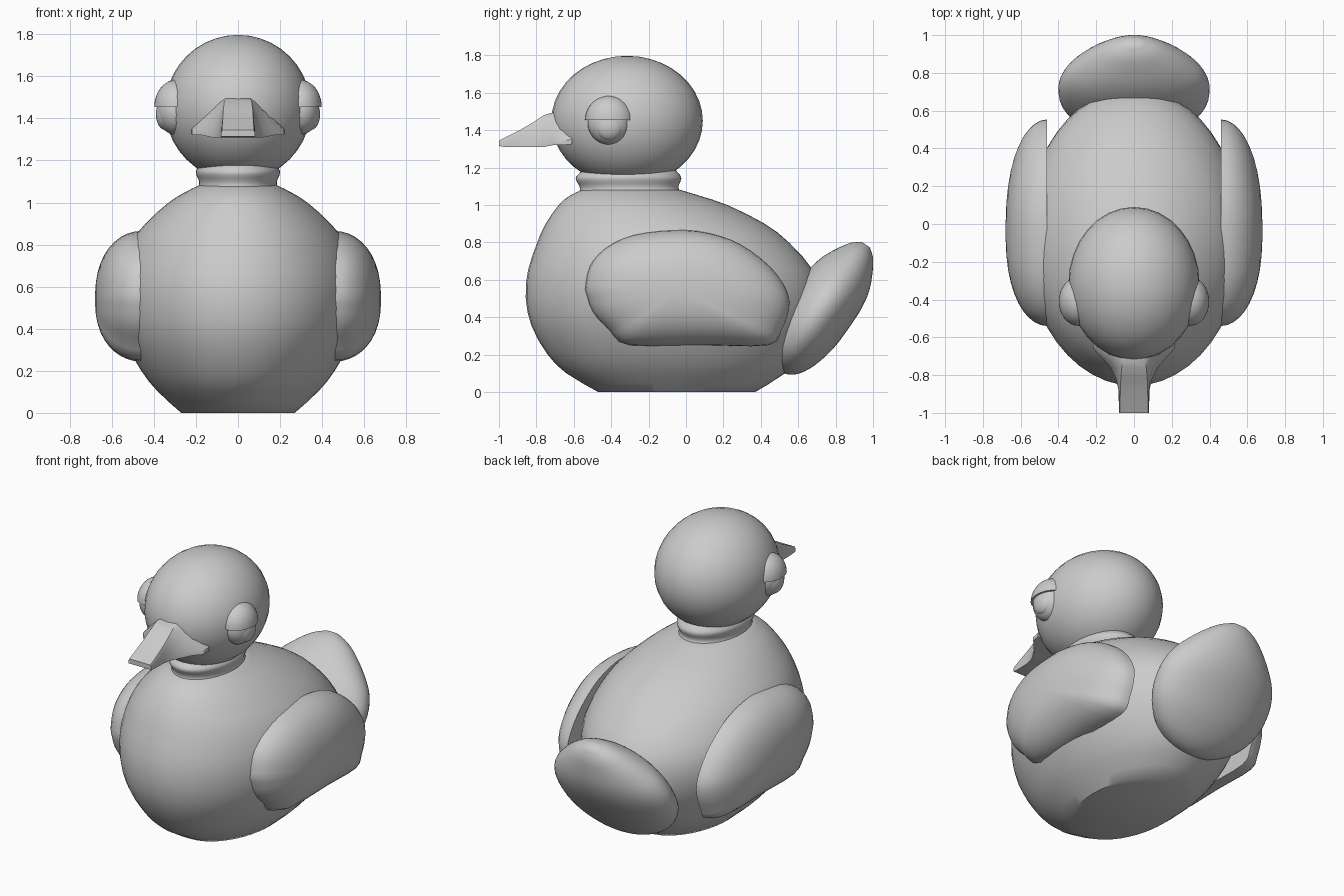
import bpy, bmesh
from math import sin, cos, pi, radians
from mathutils import Matrix, Vector

if "Cube" in bpy.data.objects:
    bpy.data.objects.remove(bpy.data.objects["Cube"])


def finish(name, bm, mirror=False, angle=40):
    bmesh.ops.recalc_face_normals(bm, faces=bm.faces)
    me = bpy.data.meshes.new(name)
    bm.to_mesh(me)
    bm.free()
    ob = bpy.data.objects.new(name, me)
    bpy.context.collection.objects.link(ob)
    bpy.ops.object.select_all(action='DESELECT')
    ob.select_set(True)
    bpy.context.view_layer.objects.active = ob
    bpy.ops.object.shade_smooth_by_angle(angle=radians(angle))
    if mirror:
        ob.modifiers.new("Mirror", 'MIRROR').use_mirror_merge = False
    return ob


def loft(name, rings, mirror=False, angle=40):
    bm = bmesh.new()
    loops = [[bm.verts.new(p) for p in r] for r in rings]
    n = len(loops[0])
    for a, b in zip(loops, loops[1:]):
        for i in range(n):
            j = (i + 1) % n
            bm.faces.new((a[i], a[j], b[j], b[i]))
    bm.faces.new(loops[0])
    bm.faces.new(loops[-1])
    return finish(name, bm, mirror, angle)


def ellipsoid(name, center, radii, mirror=False, cut_below=None):
    bm = bmesh.new()
    mat = Matrix.Translation(center) @ Matrix.Diagonal((*radii, 1))
    bmesh.ops.create_uvsphere(bm, u_segments=32, v_segments=20, radius=1, matrix=mat)
    if cut_below is not None:
        bmesh.ops.bisect_plane(bm, geom=bm.verts[:] + bm.edges[:] + bm.faces[:],
                               plane_co=(0, 0, cut_below), plane_no=(0, 0, -1), clear_outer=True)
        bmesh.ops.holes_fill(bm, edges=[e for e in bm.edges if e.is_boundary])
    return finish(name, bm, mirror)


def spline(keys, steps=4):
    """Catmull-Rom refinement of a list of tuples."""
    ks = [Vector(k) for k in keys]
    out = []
    for i in range(len(ks) - 1):
        p0, p1, p2, p3 = ks[max(i - 1, 0)], ks[i], ks[i + 1], ks[min(i + 2, len(ks) - 1)]
        for s in range(steps):
            t = s / steps
            out.append(p1 + 0.5 * t * (p2 - p0 + t * (2 * p0 - 5 * p1 + 4 * p2 - p3
                                                      + t * (3 * (p1 - p2) + p3 - p0))))
    return out + [ks[-1]]


TURN = [2 * pi * i / 48 for i in range(48)]


def slices(keys, steps=3):
    # key: z, front y, back y, half width
    return [[(w * cos(a), (f + b) / 2 + (b - f) / 2 * sin(a), z) for a in TURN]
            for z, f, b, w in spline(keys, steps)]


# Body, egg-shaped with a flat base
loft("body", slices([
    (0, -.47, .37, .27), (.1, -.64, .53, .38), (.2, -.74, .62, .46), (.35, -.825, .695, .54),
    (.5, -.857, .72, .575), (.65, -.845, .68, .57), (.8, -.795, .55, .515),
    (.9, -.75, .42, .44), (1.0, -.68, .22, .33), (1.05, -.62, .07, .25),
    (1.08, -.56, -.03, .19)], 2)
)

# Neck with a flared collar under the head
loft("neck", slices([
    (1.03, -.60, 0, .21), (1.07, -.57, -.03, .19), (1.10, -.57, -.04, .185),
    (1.14, -.59, -.025, .2), (1.17, -.57, -.04, .19), (1.22, -.52, -.09, .16)]))

# Head, eyes and heavy eyelids
ellipsoid("head", (0, -.315, 1.45), (.347, .405, .347))
ellipsoid("eye", (.295, -.41, 1.437), (.092, .115, .115), mirror=True)
ellipsoid("iris", (.345, -.41, 1.42), (.045, .075, .075), mirror=True)
ellipsoid("eyelid", (.295, -.41, 1.455), (.103, .129, .128), mirror=True, cut_below=1.455)

# Beak: sections from tip to cheeks
beak = []
for y, base, mid, top, z0, z1 in [
        (-1.0, .08, .08, .075, 1.315, 1.345), (-.97, .08, .08, .075, 1.31, 1.36),
        (-.88, .082, .08, .072, 1.31, 1.405), (-.82, .095, .085, .07, 1.31, 1.44),
        (-.76, .125, .10, .065, 1.31, 1.48), (-.71, .17, .125, .06, 1.32, 1.495),
        (-.66, .215, .14, .055, 1.32, 1.50), (-.61, .22, .145, .05, 1.325, 1.50)]:
    h = z1 - z0
    half = [(base, z0), (base, z0 + .14 * h), (mid, z0 + .62 * h), (mid * .35 + top * .65, z0 + .9 * h), (top, z1)]
    beak.append([(x, y, z) for x, z in half] + [(-x, y, z) for x, z in reversed(half)])
loft("beak", beak, angle=35)

# Wings: outline domed outward from a flat inner face
outline = [(-.54, .55), (-.515, .67), (-.43, .77), (-.28, .84), (-.06, .865), (.12, .85),
           (.29, .79), (.45, .67), (.54, .54), (.55, .44), (.51, .33), (.44, .25),
           (.1, .25), (-.3, .25), (-.41, .33), (-.5, .43), (-.54, .55)]
outline = spline(outline, 3)[:-1]
wing = []
for k in range(11):
    t = k / 10 * pi / 2 * .97
    s = cos(t) ** .85
    wing.append([(.46 + .22 * sin(t), -.04 + (y + .04) * s, .54 + (z - .54) * s) for y, z in outline])
loft("wing", wing, mirror=True, angle=50)

# Tail: tilted thick paddle narrowing to a rounded tip
tail = []
for u, w, th in spline([
        (-.41, .04, .02), (-.40, .11, .06), (-.36, .21, .105), (-.28, .31, .145),
        (-.15, .385, .175), (0, .4, .18), (.12, .365, .175), (.22, .29, .153),
        (.31, .2, .11), (.37, .12, .07), (.405, .04, .025)], 3):
    tail.append([(w * cos(a), .73 + .574 * u + .819 * th * sin(a),
                  .455 + .819 * u - .574 * th * sin(a)) for a in TURN])
loft("tail", tail, angle=60)
